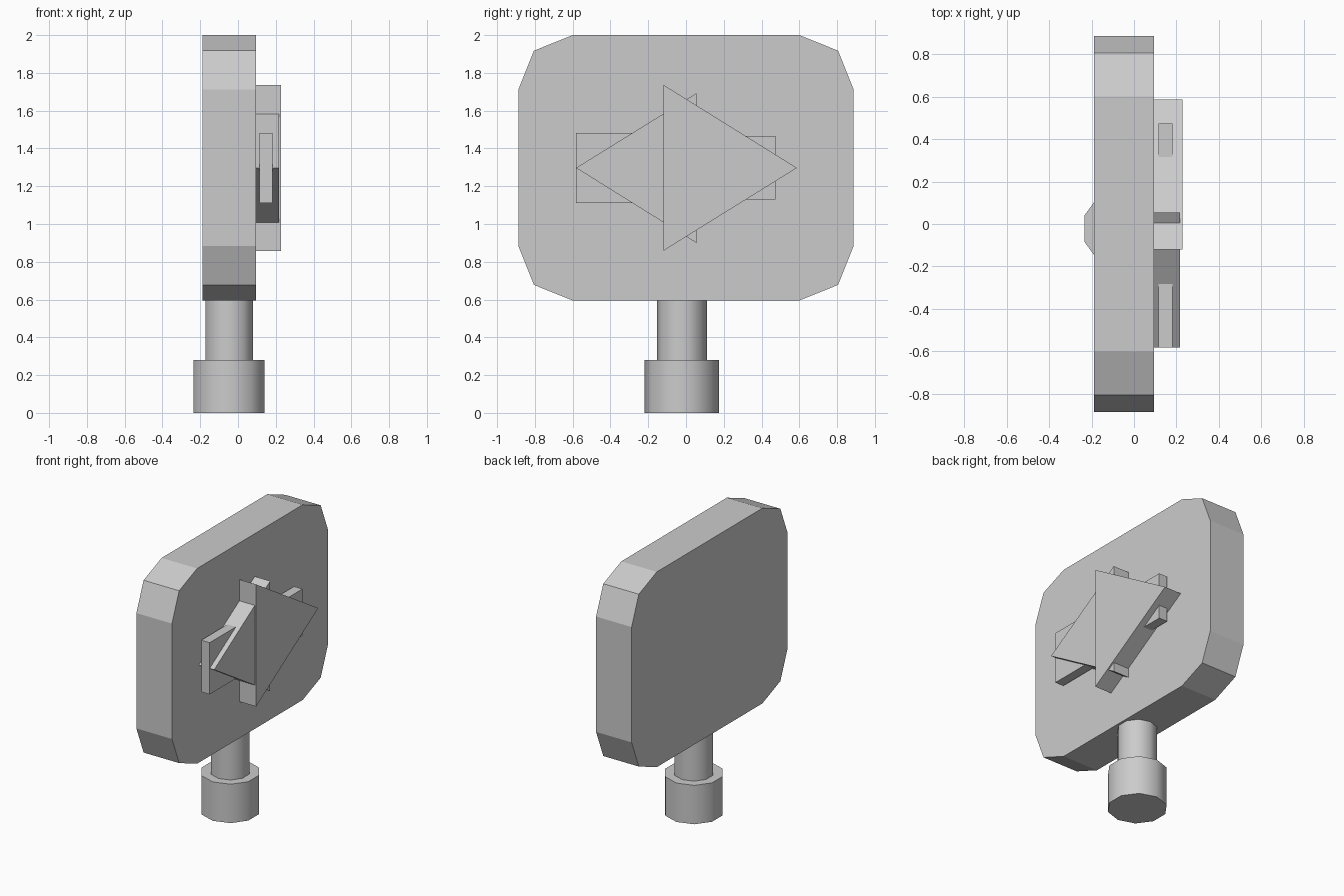
import bpy, bmesh, math

if "Cube" in bpy.data.objects:
    bpy.data.objects.remove(bpy.data.objects["Cube"])


def prism(name, profile, x0, x1):
    """Extrude a (y, z) outline from x0 to x1."""
    bm = bmesh.new()
    face = bm.faces.new([bm.verts.new((x0, y, z)) for y, z in profile])
    ext = bmesh.ops.extrude_face_region(bm, geom=[face])
    for v in ext["geom"]:
        if isinstance(v, bmesh.types.BMVert):
            v.co.x = x1
    bmesh.ops.recalc_face_normals(bm, faces=bm.faces)
    me = bpy.data.meshes.new(name)
    bm.to_mesh(me)
    bm.free()
    ob = bpy.data.objects.new(name, me)
    bpy.context.collection.objects.link(ob)
    return ob


def post(name, r, z0, z1):
    """Smooth ten-sided upright cylinder."""
    bpy.ops.mesh.primitive_cylinder_add(vertices=10, radius=r, depth=z1 - z0,
                                        location=(-0.047, -0.022, (z0 + z1) / 2))
    ob = bpy.context.object
    ob.name = name
    bpy.ops.object.shade_smooth_by_angle(angle=math.radians(50))
    return ob


def rect(y0, y1, z0, z1):
    return [(y0, z0), (y1, z0), (y1, z1), (y0, z1)]


# Sign plate: rounded rectangle with two-step corners
CZ = 1.2975
corner = [(0.887, 0.415), (0.805, 0.62), (0.6, 0.7025)]
outline = []
for sy, sz in ((1, 1), (-1, 1), (-1, -1), (1, -1)):
    pts = [(sy * y, CZ + sz * z) for y, z in corner]
    outline += pts if sy * sz > 0 else pts[::-1]
prism("sign_plate", outline, -0.188, 0.095)

# Post and foot
post("post", 0.132, 0.27, 0.61)
post("foot", 0.197, 0.0, 0.28)

# Raised arrowheads
prism("right_arrowhead", [(-0.12, 0.858), (0.587, 1.297), (-0.12, 1.737)], 0.094, 0.228)
prism("left_arrowhead", [(0.055, 0.9), (0.055, 1.692), (-0.582, 1.297)], 0.094, 0.218)

# Bars behind the arrowheads
prism("left_bar", rect(-0.582, -0.05, 1.11, 1.482), 0.115, 0.182)
prism("right_bar", rect(-0.05, 0.473, 1.13, 1.466), 0.115, 0.182)
